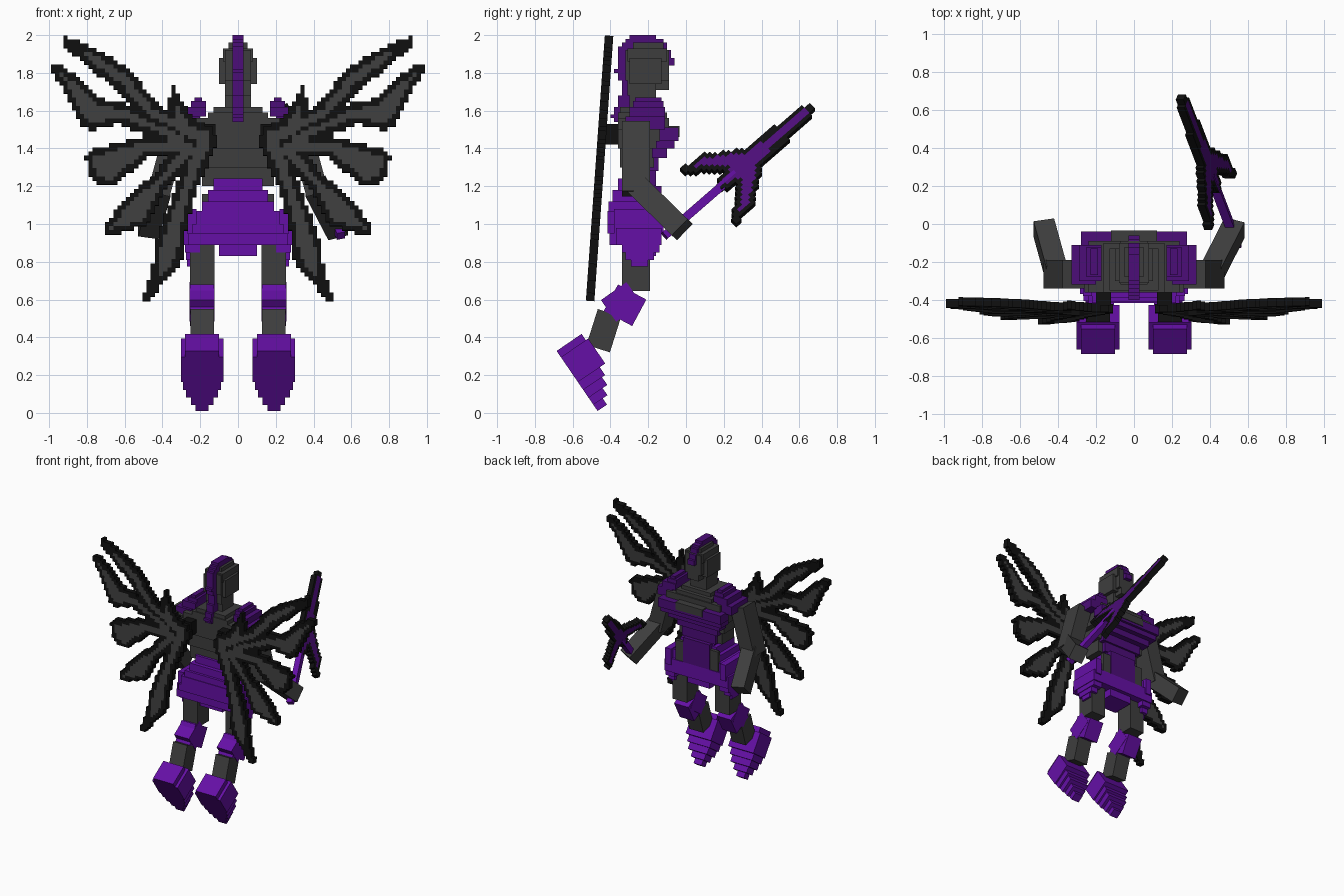
import bpy, bmesh, math
from mathutils import Vector

if "Cube" in bpy.data.objects:
    bpy.data.objects.remove(bpy.data.objects["Cube"])


def material(name, rgb):
    m = bpy.data.materials.new(name)
    m.diffuse_color = (*rgb, 1)
    m.use_nodes = True
    m.node_tree.nodes["Principled BSDF"].inputs["Base Color"].default_value = m.diffuse_color
    return m


BLACK = material("black", (0.005, 0.005, 0.005))
GREY = material("dark grey", (0.048, 0.048, 0.048))
DARK = material("dark purple", (0.072, 0.004, 0.19))
BRIGHT = material("bright purple", (0.13, 0.005, 0.38))


def finish(name, bm, *mats):
    bmesh.ops.recalc_face_normals(bm, faces=bm.faces)
    me = bpy.data.meshes.new(name)
    bm.to_mesh(me)
    bm.free()
    for m in mats:
        me.materials.append(m)
    ob = bpy.data.objects.new(name, me)
    bpy.context.collection.objects.link(ob)
    return ob


def add_box(bm, o, ax, lo, hi):
    """Box from lo to hi measured along the axes ax at origin o."""
    c = [[[bm.verts.new(o + ax[0] * x + ax[1] * y + ax[2] * z) for z in (lo[2], hi[2])]
          for y in (lo[1], hi[1])] for x in (lo[0], hi[0])]
    for k in (0, 1):
        bm.faces.new((c[k][0][0], c[k][1][0], c[k][1][1], c[k][0][1]))
        bm.faces.new((c[0][k][0], c[1][k][0], c[1][k][1], c[0][k][1]))
        bm.faces.new((c[0][0][k], c[1][0][k], c[1][1][k], c[0][1][k]))


WORLD = (Vector((1, 0, 0)), Vector((0, 1, 0)), Vector((0, 0, 1)))


def slabs(name, mat, rows):
    """Stack of boxes: x0, x1, y0, y1, z0, z1."""
    bm = bmesh.new()
    for x0, x1, y0, y1, z0, z1 in rows:
        add_box(bm, Vector(), WORLD, (x0, y0, z0), (x1, y1, z1))
    return finish(name, bm, mat)


def centred(name, mat, rows):
    """Slabs symmetric in x: half width, y0, y1, z0, z1."""
    return slabs(name, mat, [(-r[0], *r) for r in rows])


def pair(name, mat, rows):
    for s, side in ((1, "right"), (-1, "left")):
        slabs(side + "_" + name, mat, [(min(s * r[0], s * r[1]), max(s * r[0], s * r[1]), *r[2:]) for r in rows])


def limb(name, mat, p, q, w, d):
    p, q = Vector(p), Vector(q)
    z = (q - p).normalized()
    x = (WORLD[0] - z * z.x).normalized()
    bm = bmesh.new()
    add_box(bm, p, (x, z.cross(x), z), (-w / 2, -d / 2, 0), (w / 2, d / 2, (q - p).length))
    return finish(name, bm, mat)


def depth_inside(u, v, strokes):
    """How deep a point lies inside a set of tapered strokes."""
    best = -1
    for st in strokes:
        for (ax, ay, ar), (bx, by, br) in zip(st, st[1:]):
            dx, dy = bx - ax, by - ay
            t = max(0, min(1, ((u - ax) * dx + (v - ay) * dy) / (dx * dx + dy * dy)))
            best = max(best, ar + (br - ar) * t - math.hypot(u - ax - dx * t, v - ay - dy * t))
    return best


def pixel_plate(name, strokes, o, u, v, thick, cell, edge, mats):
    """Stepped flat plate filled from strokes; rim in mats[0], core in mats[1]."""
    o, u, v = Vector(o), Vector(u).normalized(), Vector(v).normalized()
    n = u.cross(v).normalized() * thick / 2
    pts = [p for st in strokes for p in st]
    lim = [range(math.floor((min(p[k] for p in pts) - .15) / cell),
                 math.ceil((max(p[k] for p in pts) + .15) / cell)) for k in (0, 1)]
    cells = {}
    for i in lim[0]:
        for j in lim[1]:
            d = depth_inside((i + .5) * cell, (j + .5) * cell, strokes)
            if d > 0:
                cells[i, j] = 1 if d > edge else 0
    bm, cache = bmesh.new(), {}

    def vert(i, j, s):
        if (i, j, s) not in cache:
            cache[i, j, s] = bm.verts.new(o + u * i * cell + v * j * cell + n * s)
        return cache[i, j, s]

    for (i, j), m in cells.items():
        ring = [(i, j), (i + 1, j), (i + 1, j + 1), (i, j + 1)]
        for s in (-1, 1):
            bm.faces.new([vert(*c, s) for c in ring[::s]]).material_index = m
        for k, nb in enumerate(((i, j - 1), (i + 1, j), (i, j + 1), (i - 1, j))):
            if nb not in cells:
                a, b = ring[k], ring[(k + 1) % 4]
                bm.faces.new((vert(*a, -1), vert(*b, -1), vert(*b, 1), vert(*a, 1))).material_index = m
    return finish(name, bm, *mats)


# Wings: six tapered feathers in a slightly tilted plane
feathers = [
    [(.19, 1.46, .07), (.45, 1.59, .05), (.61, 1.77, .06), (.75, 1.87, .055), (.91, 1.97, .024)],
    [(.3, 1.45, .06), (.46, 1.52, .05), (.62, 1.59, .055), (.77, 1.59, .085), (.88, 1.74, .05), (.965, 1.83, .03)],
    [(.3, 1.42, .06), (.5, 1.41, .055), (.69, 1.31, .105), (.75, 1.35, .055)],
    [(.25, 1.4, .06), (.42, 1.22, .05), (.54, 1.07, .09), (.67, .98, .04)],
    [(.19, 1.43, .07), (.27, 1.2, .055), (.34, .98, .065), (.37, .84, .08), (.42, .72, .04), (.485, .61, .02)],
    [(.28, 1.5, .07), (.33, 1.63, .04), (.34, 1.71, .018)],
]
for s, side in ((1, "right"), (-1, "left")):
    pixel_plate(side + "_wing", feathers, (0, -.55, 0), (s, 0, 0), (0, .0715, 1),
                .045, .022, .034, (BLACK, GREY))
pair("wing_mount", BLACK, [(.12, .2, -.43, -.34, 1.42, 1.53)])

# Head with crest
centred("head", GREY, [(.07, -.32, -.09, 1.76, 1.92), (.1, -.30, -.13, 1.74, 1.88),
                       (.08, -.31, -.10, 1.86, 1.93), (.05, -.28, -.12, 1.92, 1.96),
                       (.07, -.31, -.16, 1.68, 1.77), (.05, -.16, -.09, 1.71, 1.77),
                       (.07, -.30, -.16, 1.58, 1.7)])
crest = [[(-.09, 1.86, .025), (-.13, 1.94, .03), (-.2, 1.97, .032), (-.27, 1.97, .03), (-.33, 1.91, .035),
          (-.34, 1.81, .03), (-.31, 1.73, .025), (-.33, 1.64, .03), (-.365, 1.575, .028)]]
pixel_plate("crest", crest, (0, 0, 0), (0, 1, 0), (0, 0, 1), .06, .02, 1, (DARK,))

# Torso, breastplate and shoulder pads
centred("torso", GREY, [(.19, -.34, -.19, 1.2, 1.3), (.22, -.35, -.17, 1.3, 1.4),
                        (.26, -.36, -.13, 1.4, 1.5), (.24, -.36, -.09, 1.5, 1.56),
                        (.16, -.36, -.10, 1.56, 1.59), (.13, -.35, -.13, 1.59, 1.62),
                        (.12, -.1, -.035, 1.46, 1.52)])
centred("breastplate", DARK, [(.12, -.2, -.13, 1.0, 1.2), (.15, -.2, -.16, 1.2, 1.28),
                              (.18, -.2, -.145, 1.28, 1.35), (.23, -.18, -.1, 1.35, 1.4),
                              (.27, -.16, -.06, 1.4, 1.44), (.28, -.14, -.04, 1.44, 1.51)])
pair("shoulder_pad", DARK, [(.2, .33, -.32, -.11, 1.5, 1.57), (.17, .29, -.3, -.11, 1.57, 1.62),
                            (.17, .25, -.28, -.12, 1.62, 1.65), (.19, .23, -.27, -.13, 1.65, 1.67)])

# Skirt and hip plates
centred("skirt", BRIGHT, [(.13, -.36, -.17, 1.18, 1.24), (.16, -.39, -.16, 1.12, 1.18),
                          (.19, -.41, -.15, 1.07, 1.12), (.22, -.415, -.15, 1.0, 1.07),
                          (.24, -.415, -.13, .95, 1.0), (.265, -.405, -.13, .89, .95),
                          (.1, -.34, -.16, .83, .89)])
pair("hip_front", GREY, [(.12, .19, -.16, -.135, 1.0, 1.16)])
pair("hip_plate", BRIGHT, [(.22, .27, -.38, -.12, .95, 1.08), (.24, .285, -.37, -.13, .89, .98),
                           (.2, .28, -.34, -.14, .85, .9), (.22, .275, -.32, -.17, .81, .86),
                           (.24, .27, -.29, -.2, .775, .82)])

# Legs, bent back at the knee
boot_steps = [(0, .04, .09, .16), (.04, .2, .113, .175), (.2, .25, .1, .14),
              (.25, .3, .085, .12), (.3, .345, .06, .09), (.345, .385, .035, .06)]
for s, side in ((1, "right"), (-1, "left")):
    x = .19 * s
    limb(side + "_thigh", GREY, (x, -.265, .9), (x, -.265, .645), .13, .15)
    limb(side + "_knee", BRIGHT, (x, -.275, .635), (x, -.41, .54), .132, .14)
    limb(side + "_knee_front", BRIGHT, (x, -.285, .64), (x, -.36, .5), .128, .17)
    limb(side + "_shin", GREY, (x, -.405, .53), (x, -.465, .34), .125, .13)
    # Boot steps taper from heel to toe
    bm = bmesh.new()
    along, up = Vector((0, .564, -.826)), Vector((0, .826, .564))
    for a0, a1, w, h in boot_steps:
        add_box(bm, Vector((x, -.685, .328)), (along, WORLD[0], up), (a0, -w, 0), (a1, w, h))
    finish(side + "_boot", bm, BRIGHT)

# Arms with bent elbows
for s, side, hand in ((1, "right", .53), (-1, "left", .475)):
    limb(side + "_upper_arm", GREY, (.32 * s, -.265, 1.53), (.42 * s, -.265, 1.16), .12, .15)
    limb(side + "_forearm", GREY, (.41 * s, -.255, 1.2), (hand * s, -.02, .97), .11, .12)

# Sword: handle plus stepped blade with swept guard
hilt = Vector((.54, -.10, .95))
aim, across = Vector((-.277, .725, .63)), Vector((-.3, -.675, .675))
limb("sword_handle", BRIGHT, hilt - aim * .02, hilt + aim * .5, .045, .045)
blade = [[(.43, 0, .045), (.58, 0, .075), (.7, 0, .055), (.97, 0, .045), (1.03, 0, .03)]]
for s in (1, -1):
    blade.append([(.305, .2 * s, .018), (.43, .15 * s, .045), (.56, .04 * s, .06)])
pixel_plate("sword_blade", blade, hilt, aim, across, .045, .02, .024, (BLACK, DARK))
